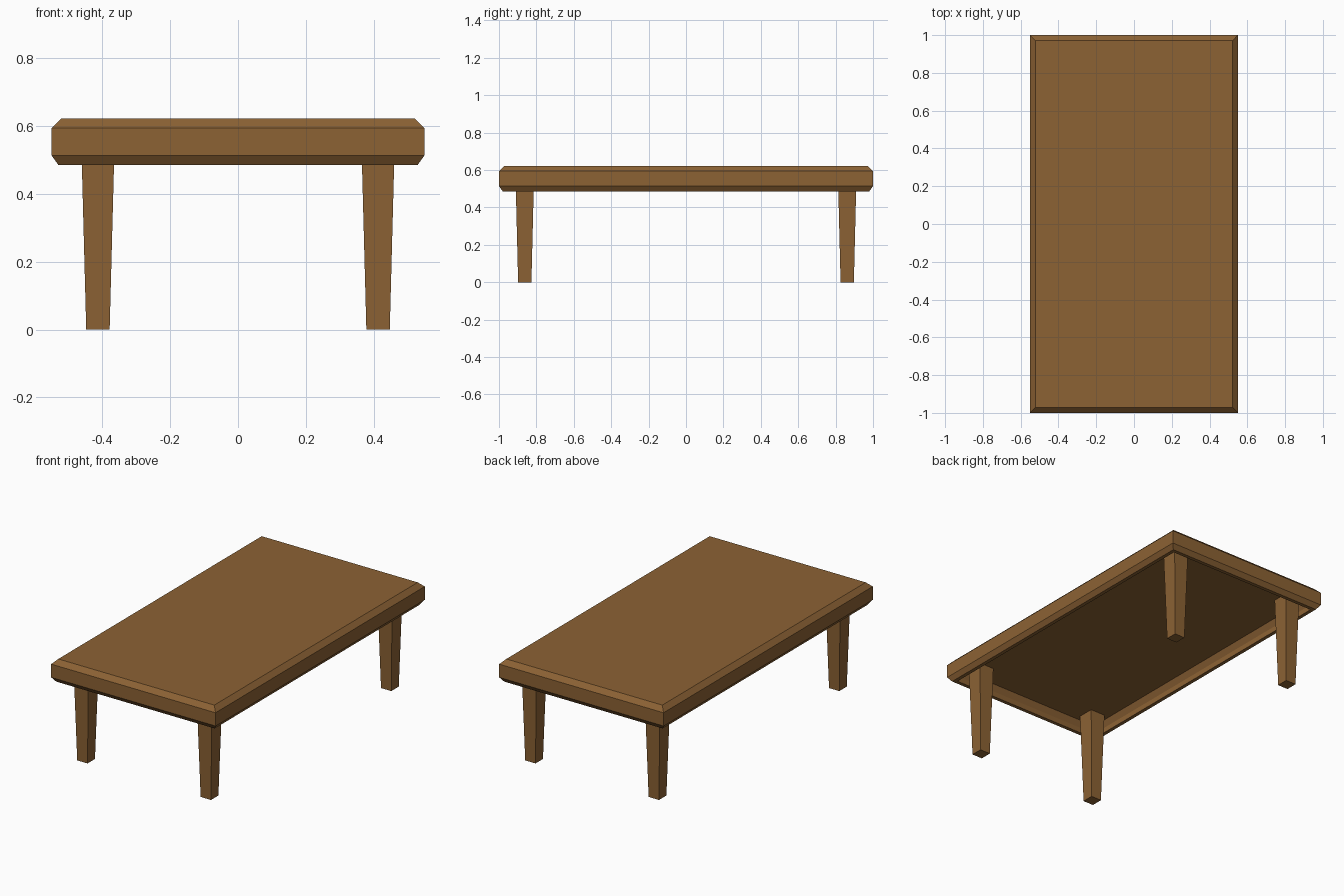
import bpy, bmesh

if "Cube" in bpy.data.objects:
    bpy.data.objects.remove(bpy.data.objects["Cube"])

wood = bpy.data.materials.new("brown wood")
wood.diffuse_color = (0.262, 0.122, 0.034, 1)
wood.use_nodes = True
wood.node_tree.nodes["Principled BSDF"].inputs["Base Color"].default_value = wood.diffuse_color


def stacked_box(name, rings, centre=(0, 0)):
    """Closed solid through rectangular rings given as (half x, half y, z)."""
    bm = bmesh.new()
    loops = []
    for hx, hy, z in rings:
        loops.append([bm.verts.new((centre[0] + sx * hx, centre[1] + sy * hy, z))
                      for sx, sy in ((-1, -1), (1, -1), (1, 1), (-1, 1))])
    for a, b in zip(loops, loops[1:]):
        for i in range(4):
            j = (i + 1) % 4
            bm.faces.new((a[i], a[j], b[j], b[i]))
    bm.faces.new(loops[0])
    bm.faces.new(loops[-1])
    bmesh.ops.recalc_face_normals(bm, faces=bm.faces)
    mesh = bpy.data.meshes.new(name)
    bm.to_mesh(mesh)
    bm.free()
    mesh.materials.append(wood)
    obj = bpy.data.objects.new(name, mesh)
    bpy.context.collection.objects.link(obj)
    return obj


# Tabletop: chamfered slab, hollowed underneath; (inset from full outline, z)
profile = [(0.028, 0.622), (0.0, 0.594), (0.0, 0.514), (0.02, 0.486),   # outside
           (0.042, 0.486), (0.037, 0.522), (0.055, 0.558)]              # recess
stacked_box("tabletop", [(0.55 - i, 1.0 - i, z) for i, z in profile])

# Four tapered legs reaching up into the recess
for side, sx in (("left", -1), ("right", 1)):
    for end, sy in (("front", -1), ("back", 1)):
        stacked_box(f"{end}_{side}_leg",
                    [(0.0345, 0.0355, 0.0), (0.0495, 0.0495, 0.565)],
                    (sx * 0.413, sy * 0.862))
